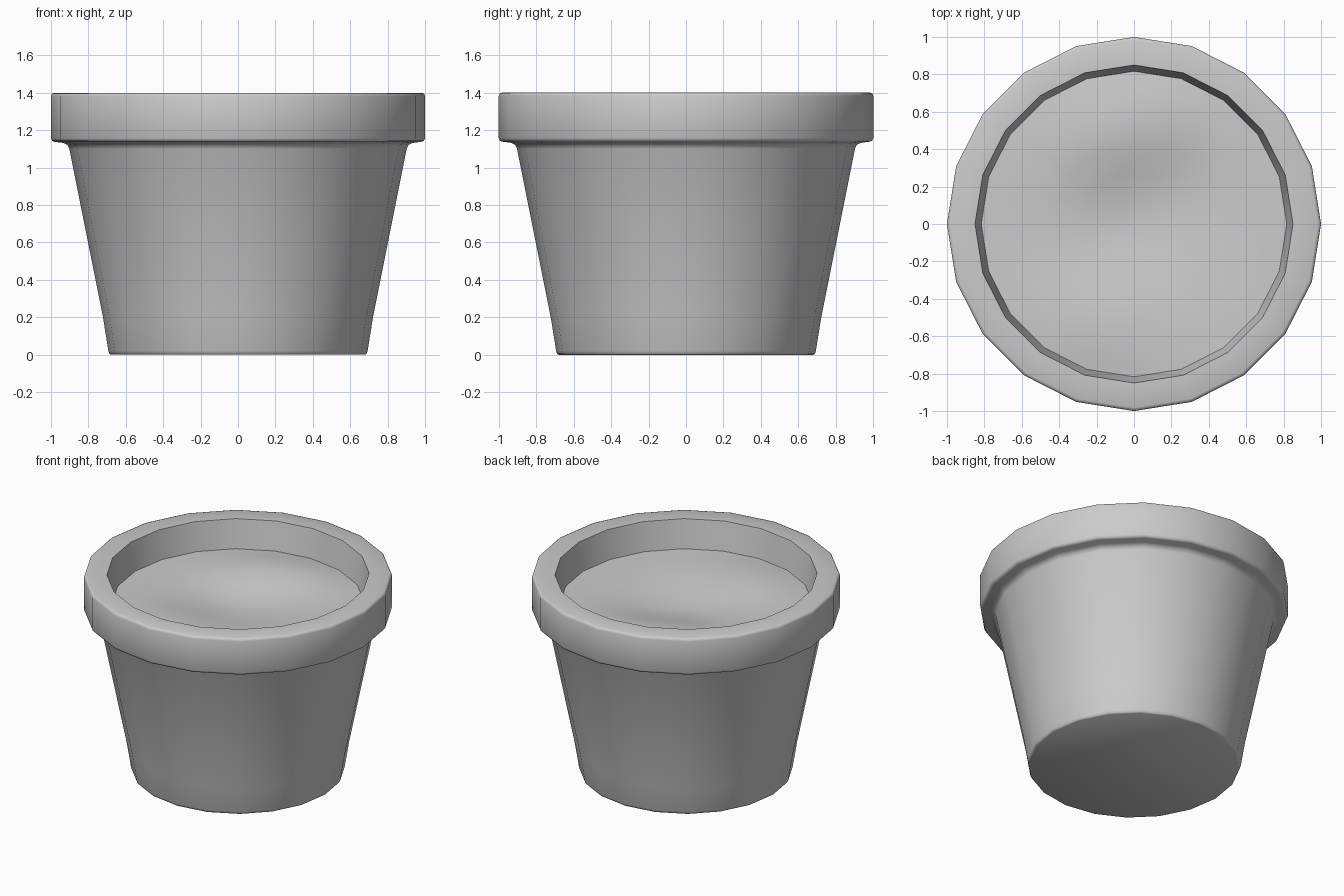
import bpy, bmesh, math

if "Cube" in bpy.data.objects:
    bpy.data.objects.remove(bpy.data.objects["Cube"])

SIDES = 20


def ring(bm, r, z):
    """One 20-sided ring; z may be a number or a height function."""
    out = []
    for i in range(SIDES):
        a = 2 * math.pi * i / SIDES
        x, y = r * math.cos(a), r * math.sin(a)
        out.append(bm.verts.new((x, y, z(x, y) if callable(z) else z)))
    return out


def bridge(bm, lower, upper):
    for i in range(SIDES):
        j = (i + 1) % SIDES
        bm.faces.new((lower[i], lower[j], upper[j], upper[i]))


def finish(bm, name, angle):
    me = bpy.data.meshes.new(name)
    bm.to_mesh(me)
    bm.free()
    ob = bpy.data.objects.new(name, me)
    bpy.context.collection.objects.link(ob)
    bpy.ops.object.select_all(action='DESELECT')
    bpy.context.view_layer.objects.active = ob
    ob.select_set(True)
    bpy.ops.object.shade_smooth_by_angle(angle=math.radians(angle))
    return ob


# Pot: tapered wall, overhanging rim and inner lip as one lathed profile
profile = [(0.68, 0.0), (0.688, 0.005), (0.693, 0.02), (0.722, 0.2),
           (0.902, 1.10), (0.912, 1.122), (0.935, 1.132),
           (0.98, 1.138), (0.994, 1.143), (1.0, 1.157),
           (1.0, 1.382), (0.995, 1.395), (0.982, 1.4),
           (0.85, 1.4), (0.815, 1.19)]
bm = bmesh.new()
rings = [ring(bm, r, z) for r, z in profile]
for a, b in zip(rings, rings[1:]):
    bridge(bm, a, b)
bm.faces.new(list(reversed(rings[0])))
finish(bm, "pot", 55)


# Soil: gently uneven surface with a hollow in the middle
def soil_height(x, y):
    bumps = [(0.0, 0.05, -0.06, 0.30), (-0.2, 0.45, 0.05, 0.20),
             (0.15, 0.6, 0.04, 0.18), (-0.2, -0.55, 0.04, 0.22)]
    fade = max(0.0, 1 - (math.hypot(x, y) / 0.82) ** 6)
    return 1.2 + fade * sum(
        h * math.exp(-((x - cx) ** 2 + (y - cy) ** 2) / (2 * s * s))
        for cx, cy, h, s in bumps)


bm = bmesh.new()
rings = [ring(bm, r, soil_height) for r in (0.817, 0.72, 0.58, 0.43, 0.28, 0.14)]
for a, b in zip(rings, rings[1:]):
    bridge(bm, a, b)
centre = bm.verts.new((0, 0, soil_height(0, 0)))
for i in range(SIDES):
    bm.faces.new((rings[-1][i], rings[-1][(i + 1) % SIDES], centre))
finish(bm, "soil", 60)
